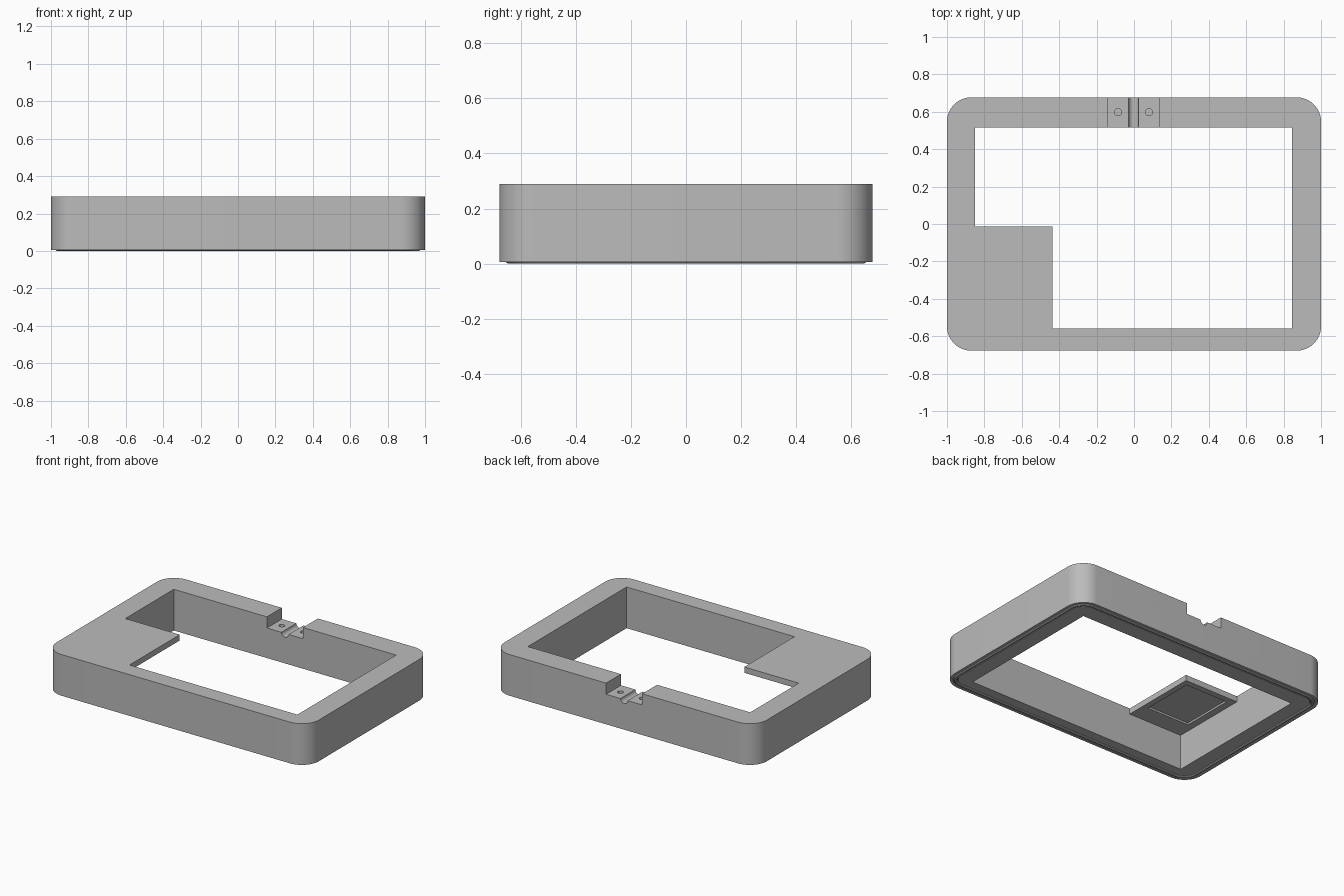
import bpy, bmesh, math

if "Cube" in bpy.data.objects:
    bpy.data.objects.remove(bpy.data.objects["Cube"])

grey = bpy.data.materials.new("plain grey")
grey.use_nodes = True
GREY = (0.5, 0.5, 0.5, 1)
grey.diffuse_color = GREY
grey.node_tree.nodes["Principled BSDF"].inputs["Base Color"].default_value = GREY

HX, HY, R, BASE, TOP = 1.0, 0.677, 0.13, 0.006, 0.29


def prism(name, outline, z0, z1):
    """Extrude a counter-clockwise xy outline between two heights."""
    bm = bmesh.new()
    face = bm.faces.new([bm.verts.new((x, y, z0)) for x, y in outline])
    ext = bmesh.ops.extrude_face_region(bm, geom=[face])["geom"]
    bmesh.ops.translate(bm, vec=(0, 0, z1 - z0),
                        verts=[v for v in ext if isinstance(v, bmesh.types.BMVert)])
    bmesh.ops.recalc_face_normals(bm, faces=bm.faces)
    mesh = bpy.data.meshes.new(name)
    bm.to_mesh(mesh)
    bm.free()
    obj = bpy.data.objects.new(name, mesh)
    bpy.context.collection.objects.link(obj)
    mesh.materials.append(grey)
    return obj


def rounded(inset, steps=16):
    """Rounded rectangle moved inwards from the outer wall."""
    r = R - inset
    pts = []
    for k, (sx, sy) in enumerate([(1, 1), (-1, 1), (-1, -1), (1, -1)]):
        for i in range(steps + 1):
            a = (k + i / steps) * math.pi / 2
            pts.append((sx * (HX - R) + r * math.cos(a), sy * (HY - R) + r * math.sin(a)))
    return pts


def rect(x0, x1, y0, y1):
    return [(x0, y0), (x1, y0), (x1, y1), (x0, y1)]


def circle(cx, cy, r, n=32):
    return [(cx + r * math.cos(2 * math.pi * i / n), cy + r * math.sin(2 * math.pi * i / n))
            for i in range(n)]


def cut(target, cutter):
    cutter.hide_render = True
    mod = target.modifiers.new(cutter.name, 'BOOLEAN')
    mod.operation, mod.solver, mod.object = 'DIFFERENCE', 'EXACT', cutter
    bpy.context.view_layer.objects.active = target
    bpy.ops.object.modifier_apply(modifier=mod.name)
    bpy.data.objects.remove(cutter)


# Frame body with its L-shaped opening
body = prism("frame_body", rounded(0), BASE, TOP)
opening = [(-0.435, -0.56), (0.845, -0.56), (0.845, 0.515), (-0.85, 0.515),
           (-0.85, -0.013), (-0.435, -0.013)]
cut(body, prism("opening", opening, -0.1, 0.5))

# Hollow below the corner platform, and the shallow recess in its underside
LEDGE = TOP - 0.04
cut(body, prism("platform_hollow", rect(-0.85, -0.42, -0.56, 0.0), -0.1, LEDGE))
cut(body, prism("platform_recess", rect(-0.80, -0.475, -0.43, -0.055), 0.2, LEDGE + 0.013))

# Seal groove around the underside
groove = prism("seal_groove", rounded(0.018), -0.1, BASE + 0.02)
cut(groove, prism("groove_core", rounded(0.05), -0.2, 0.2))
cut(body, groove)

# Notch in the back wall, with a round channel and two screw holes
FLOOR = TOP - 0.077
cut(body, prism("notch", rect(-0.14, 0.135, 0.48, 0.75), FLOOR, 0.4))
channel = prism("channel", circle(0, 0, 0.027), 0, 0.3)
channel.rotation_euler.x = math.pi / 2
channel.location = (-0.002, 0.75, FLOOR)
bpy.context.view_layer.update()
cut(body, channel)
for x in (-0.085, 0.08):
    cut(body, prism("screw_hole", circle(x, 0.598, 0.019), FLOOR - 0.1, 0.4))

# Round seal bead lying in the groove
curve = bpy.data.curves.new("seal_bead", 'CURVE')
curve.dimensions = '3D'
curve.bevel_depth, curve.bevel_resolution = 0.013, 3
path = curve.splines.new('POLY')
points = rounded(0.034)
path.points.add(len(points) - 1)
for p, (x, y) in zip(path.points, points):
    p.co = (x, y, 0.013, 1)
path.use_cyclic_u = True
bead = bpy.data.objects.new("seal_bead", curve)
bpy.context.collection.objects.link(bead)
curve.materials.append(grey)

# Smooth the round parts and keep the edges sharp
bpy.ops.object.select_all(action='DESELECT')
bead.select_set(True)
bpy.context.view_layer.objects.active = bead
bpy.ops.object.convert(target='MESH')
body.select_set(True)
bpy.ops.object.shade_smooth_by_angle(angle=math.radians(35))
